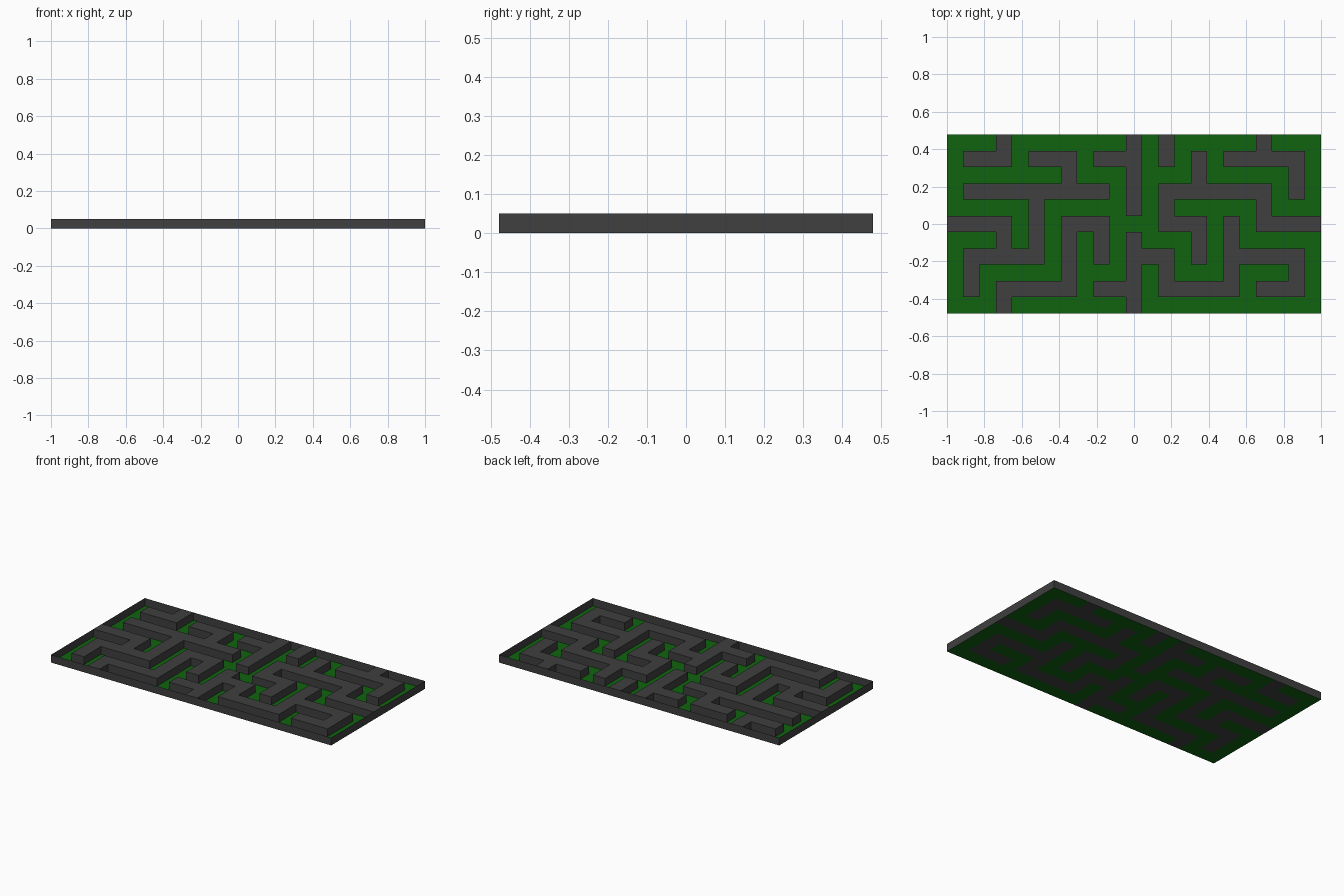
import bpy, bmesh, math

if "Cube" in bpy.data.objects:
    bpy.data.objects.remove(bpy.data.objects["Cube"])

COLS, ROWS = 23, 11
S = 2.0 / COLS          # cell size
H = 0.05                # wall height

# Wall runs as (first col, first row, last col, last row), row 0 at the back
RUNS = [
    (3, 0, 3, 1), (1, 1, 3, 1), (5, 1, 7, 1), (7, 1, 7, 3), (1, 3, 9, 3),
    (9, 1, 11, 1), (11, 0, 11, 4), (13, 0, 13, 1), (15, 1, 15, 3),
    (13, 3, 19, 3), (13, 3, 13, 5), (13, 5, 15, 5), (15, 5, 15, 7),
    (19, 3, 19, 5), (19, 5, 22, 5), (19, 0, 19, 1), (17, 1, 21, 1),
    (21, 1, 21, 3), (0, 5, 3, 5), (3, 5, 3, 7), (1, 7, 5, 7), (1, 7, 1, 9),
    (5, 3, 5, 7), (3, 9, 7, 9), (3, 9, 3, 10), (7, 5, 7, 9), (7, 5, 9, 5),
    (9, 5, 9, 7), (11, 6, 11, 10), (9, 9, 11, 9), (11, 7, 13, 7),
    (13, 7, 13, 9), (13, 9, 17, 9), (17, 5, 17, 9), (17, 7, 21, 7),
    (21, 7, 21, 9), (19, 9, 21, 9),
]
walls = {(c, r) for c0, r0, c1, r1 in RUNS
         for c in range(c0, c1 + 1) for r in range(r0, r1 + 1)}
cells = {(c, r) for c in range(COLS) for r in range(ROWS)}


def material(name, rgb):
    m = bpy.data.materials.new(name)
    m.diffuse_color = (*rgb, 1)
    m.use_nodes = True
    m.node_tree.nodes["Principled BSDF"].inputs["Base Color"].default_value = m.diffuse_color
    return m


def corners(c, r):
    """Counter-clockwise corners of a cell seen from above."""
    x, y = -1 + c * S, (ROWS / 2 - r) * S
    return [(x, y - S), (x + S, y - S), (x + S, y), (x, y)]


def build(name, quads, mat):
    bm = bmesh.new()
    for q in quads:
        bm.faces.new([bm.verts.new(p) for p in q])
    bmesh.ops.remove_doubles(bm, verts=bm.verts, dist=1e-4)
    me = bpy.data.meshes.new(name)
    bm.to_mesh(me)
    bm.free()
    me.materials.append(mat)
    ob = bpy.data.objects.new(name, me)
    bpy.context.collection.objects.link(ob)
    return ob


def flat(pts, z):
    return [(x, y, z) for x, y in pts]


def upright(a, b):
    return [(*a, 0), (*b, 0), (*b, H), (*a, H)]


green = material("grass_green", (0.005, 0.127, 0.005))
grey = material("dark_grey", (0.05, 0.05, 0.05))

# Green path floor
build("path_floor", [flat(corners(c, r), 0) for c, r in sorted(cells - walls)], green)

# Raised maze walls: tops, undersides and the sides facing a path
quads = []
for c, r in sorted(walls):
    p = corners(c, r)
    quads += [flat(p, H), flat(p[::-1], 0)]
    for k, (dc, dr) in enumerate([(0, 1), (1, 0), (0, -1), (-1, 0)]):
        if (c + dc, r + dr) in cells - walls:
            quads.append(upright(p[k], p[(k + 1) % 4]))
build("maze_walls", quads, grey)

# Paper-thin outer wall around the whole maze
w = ROWS * S / 2
rim = [(-1, -w), (1, -w), (1, w), (-1, w)]
build("outer_wall", [upright(rim[k], rim[(k + 1) % 4]) for k in range(4)], grey)
